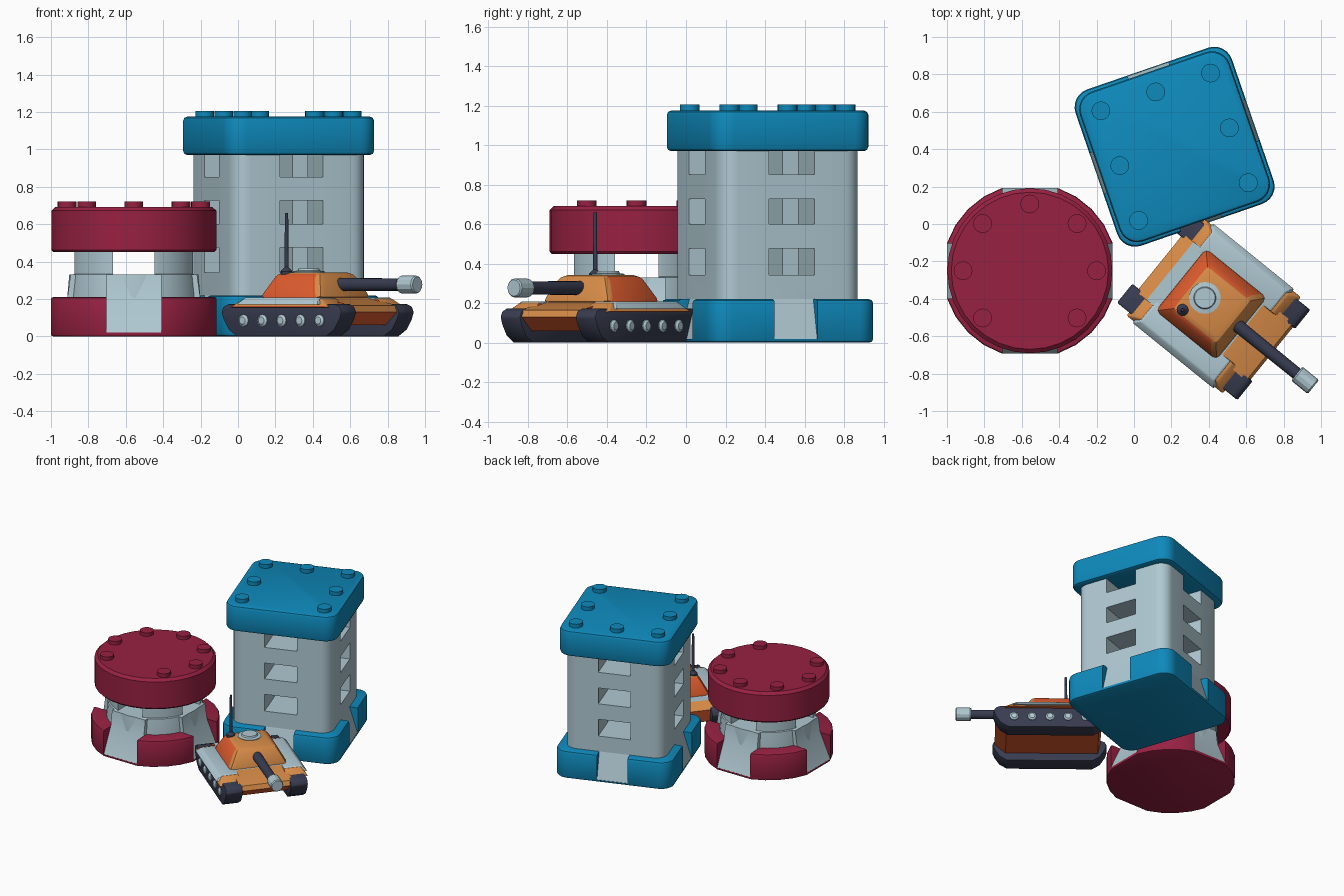
import bpy, bmesh
from math import sin, cos, pi, radians
from mathutils import Matrix, Vector

if "Cube" in bpy.data.objects:
    bpy.data.objects.remove(bpy.data.objects["Cube"])


def material(name, r, g, b):
    m = bpy.data.materials.new(name)
    lin = [((c / 255 + 0.055) / 1.055) ** 2.4 for c in (r, g, b)]
    m.diffuse_color = (*lin, 1)
    m.use_nodes = True
    m.node_tree.nodes["Principled BSDF"].inputs["Base Color"].default_value = m.diffuse_color
    return m


GREY = material("pale_grey", 176, 201, 210)
BLUE = material("blue", 14, 138, 188)
RED = material("crimson", 152, 33, 66)
AMBER = material("amber", 216, 140, 72)
ORANGE = material("red_orange", 222, 92, 46)
DARK = material("dark_slate", 56, 60, 80)

group = []  # parts of the group being built, in local coordinates


def loft(name, rings, mat, bevel=0, seg=2):
    """Solid through rings of equal point count, capped at both ends."""
    bm = bmesh.new()
    vs = [[bm.verts.new(p) for p in r] for r in rings]
    n = len(vs[0])
    for a, b in zip(vs, vs[1:]):
        for i in range(n):
            bm.faces.new((a[i], a[(i + 1) % n], b[(i + 1) % n], b[i]))
    bm.faces.new(vs[0][::-1])
    bm.faces.new(vs[-1])
    bmesh.ops.recalc_face_normals(bm, faces=bm.faces)
    if bevel:
        edges = [e for e in bm.edges if e.calc_face_angle(0) > radians(35)]
        bmesh.ops.bevel(bm, geom=edges, offset=bevel, segments=seg, profile=0.5,
                        affect='EDGES', clamp_overlap=True)
    me = bpy.data.meshes.new(name)
    bm.to_mesh(me)
    bm.free()
    me.materials.append(mat)
    ob = bpy.data.objects.new(name, me)
    bpy.context.collection.objects.link(ob)
    group.append(ob)
    return ob


def lathe(name, prof, mat, at=(0, 0), n=32, bevel=0):
    return loft(name, [[(at[0] + r * cos(2 * pi * i / n), at[1] + r * sin(2 * pi * i / n), z)
                        for i in range(n)] for r, z in prof], mat, bevel)


def prism(name, prof, y0, y1, mat, bevel=0):
    """(x, z) profile extruded along y."""
    return loft(name, [[(x, y, z) for x, z in prof] for y in (y0, y1)], mat, bevel)


def frustum(name, low, z0, top, z1, mat, bevel=0):
    """Box with separate (x0, x1, y0, y1) rectangles for bottom and top."""
    return loft(name, [[(a, c, z), (b, c, z), (b, d, z), (a, d, z)]
                       for (a, b, c, d), z in ((low, z0), (top, z1))], mat, bevel)


def box(name, x0, x1, y0, y1, z0, z1, mat):
    return frustum(name, (x0, x1, y0, y1), z0, (x0, x1, y0, y1), z1, mat)


def round_square(name, a, r, z0, z1, mat, bevel=0):
    pts = []
    for k in range(4):
        cx, cy = [(1, 1), (-1, 1), (-1, -1), (1, -1)][k]
        for i in range(7):
            t = pi / 2 * (k + i / 6)
            pts.append((cx * (a - r) + r * cos(t), cy * (a - r) + r * sin(t)))
    return loft(name, [[(x, y, z) for x, y in pts] for z in (z0, z1)], mat, bevel)


def cut(ob, cutter):
    mod = ob.modifiers.new("cut", 'BOOLEAN')
    mod.object, mod.operation, mod.solver = cutter, 'DIFFERENCE', 'EXACT'
    dg = bpy.context.evaluated_depsgraph_get()
    me = bpy.data.meshes.new_from_object(ob.evaluated_get(dg))
    ob.modifiers.clear()
    ob.data = me
    group.remove(cutter)
    bpy.data.objects.remove(cutter)


def turn(ob, k):
    ob.data.transform(Matrix.Rotation(k * pi / 2, 4, 'Z'))
    return ob


def tunnels(ob, w, zs):
    for z0, z1 in zs:
        for k in (0, 1):
            cut(ob, turn(box("cutter", -1, 1, -w, w, z0, z1, GREY), k))


def slots_and_ramps(name, base, w, ramp):
    for k in range(4):
        cut(base, turn(box("cutter", 0.3, 0.7, -w, w, 0.02, 0.6, base.data.materials[0]), k))
        turn(prism(name, ramp, -w, w, GREY), k)


def place(x, y, deg):
    m = Matrix.Translation((x, y, 0)) @ Matrix.Rotation(radians(deg), 4, 'Z')
    for ob in group:
        ob.data.transform(m)
        bpy.ops.object.select_all(action='DESELECT')
        ob.select_set(True)
        bpy.context.view_layer.objects.active = ob
        bpy.ops.object.shade_smooth_by_angle(angle=radians(28))
    group.clear()


# Square tower
base = round_square("tower_base", 0.442, 0.1, 0, 0.22, BLUE, 0.02)
slots_and_ramps("tower_ramp", base, 0.115, [(0.3, 0.02), (0.438, 0.02), (0.378, 0.22), (0.3, 0.22)])
wall = round_square("tower_wall", 0.378, 0.09, 0.1, 1.0, GREY)
tunnels(wall, 0.122, [(0.342, 0.476), (0.6, 0.727), (0.852, 1.1)])
round_square("tower_cap", 0.423, 0.1, 0.97, 1.175, BLUE, 0.022)
for i in (-1, 0, 1):
    for j in (-1, 0, 1):
        if (i, j) not in ((0, 0), (0, -1)):
            lathe("tower_stud", [(0.05, 1.16), (0.05, 1.205)], BLUE, (i * 0.31, j * 0.31), 20)
place(0.217, 0.413, 19)

# Round bunker: flat on the four ramp sides, curved between
angles = [radians(90 * k + a) for k in range(4) for a in (18.5, 31.75, 45, 58.25, 71.5)]
base = loft("bunker_base", [[(0.467 * cos(t), 0.467 * sin(t), z) for t in angles]
                            for z in (0, 0.21)], RED, 0.012)
slots_and_ramps("bunker_ramp", base, 0.147,
                [(0.28, 0.02), (0.442, 0.02), (0.355, 0.21), (0.338, 0.33), (0.28, 0.33)])
wall = lathe("bunker_wall", [(0.357, 0.1), (0.357, 0.2), (0.345, 0.33), (0.337, 0.335), (0.337, 0.47)], GREY)
tunnels(wall, 0.11, [(0.331, 0.6)])
lathe("bunker_cap", [(0.43, 0.45), (0.441, 0.462), (0.441, 0.672), (0.42, 0.692)], RED)
for k in range(8):
    if k != 6:
        lathe("bunker_stud", [(0.05, 0.68), (0.05, 0.72)], RED,
              (0.357 * cos(k * pi / 4), 0.357 * sin(k * pi / 4)), 20)
place(-0.557, -0.25, 0)

# Tank hull: grey deck, amber slopes, red-orange lower faces
hull = prism("tank_hull", [(-0.35, 0.06), (0.32, 0.06), (0.4, 0.13), (0.385, 0.165), (0.2, 0.207),
                           (-0.3, 0.207), (-0.37, 0.16)], -0.2, 0.2, ORANGE)
hull.data.materials.append(AMBER)
hull.data.materials.append(GREY)
for f in hull.data.polygons:
    f.material_index = 2 if f.normal.z > 0.99 else 1 if f.normal.z > 0.3 else 0

track = [(-0.31, 0), (0.31, 0), (0.365, 0.035), (0.4, 0.09), (0.415, 0.13), (0.4, 0.16), (0.37, 0.172),
         (-0.37, 0.172), (-0.4, 0.16), (-0.415, 0.13), (-0.4, 0.09), (-0.365, 0.035)]
for s in (-1, 1):
    # Tracks, wheels, fenders and skirt plates on both sides
    lo, hi = sorted((s * 0.18, s * 0.31))
    prism("tank_track", track, lo, hi, DARK, 0.008)
    for i in range(5):
        wheel = lathe("tank_wheel", [(0.032, -0.01), (0.032, 0.006), (0.02, 0.016)], GREY, n=12)
        wheel.data.transform(Matrix.Translation(((i - 2) * 0.13 + 0.005, s * 0.31, 0.085)) @
                             Matrix.Rotation(-s * pi / 2, 4, 'X'))
    lo, hi = sorted((s * 0.17, s * 0.335))
    lo2, hi2 = sorted((s * 0.17, s * 0.3))
    fender = frustum("tank_fender", (-0.335, 0.335, lo, hi), 0.155, (-0.27, 0.27, lo2, hi2), 0.203,
                     ORANGE, 0.008)
    fender.data.materials.append(AMBER)
    for f in fender.data.polygons:
        f.material_index = int(f.normal.z > 0.5)
    lo, hi = sorted((s * 0.17, s * 0.346))
    lo2, hi2 = sorted((s * 0.17, s * 0.308))
    frustum("tank_skirt", (-0.285, 0.28, lo, hi), 0.17, (-0.25, 0.25, lo2, hi2), 0.209, GREY, 0.008)

# Turret with red-orange rear and flanks
turret = frustum("tank_turret", (-0.24, 0.205, -0.228, 0.228), 0.2, (-0.165, 0.14, -0.15, 0.15), 0.343,
                 AMBER, 0.035)
turret.data.materials.append(ORANGE)
for f in turret.data.polygons:
    f.material_index = int(f.normal.z < 0.8 and f.normal.x < 0.3 and f.center.x < 0.08)
lathe("tank_hatch", [(0.085, 0.335), (0.085, 0.348), (0.06, 0.352), (0.055, 0.363)], GREY, (-0.065, 0.005), 20)

# Antenna and gun
lathe("tank_antenna", [(0.032, 0.33), (0.032, 0.348), (0.016, 0.365), (0.011, 0.37), (0.009, 0.66)],
      DARK, (-0.117, -0.12), 12)
for name, prof, mat, n in (("tank_gun_barrel", [(0.036, 0.1), (0.033, 0.6)], DARK, 16),
                           ("tank_muzzle", [(0.042, 0.572), (0.048, 0.58), (0.048, 0.678), (0.042, 0.686)], GREY, 12)):
    lathe(name, prof, mat, n=n).data.transform(
        Matrix.Translation((0, 0, 0.277)) @ Matrix.Rotation(pi / 2, 4, 'Y'))
place(0.426, -0.44, -39)
